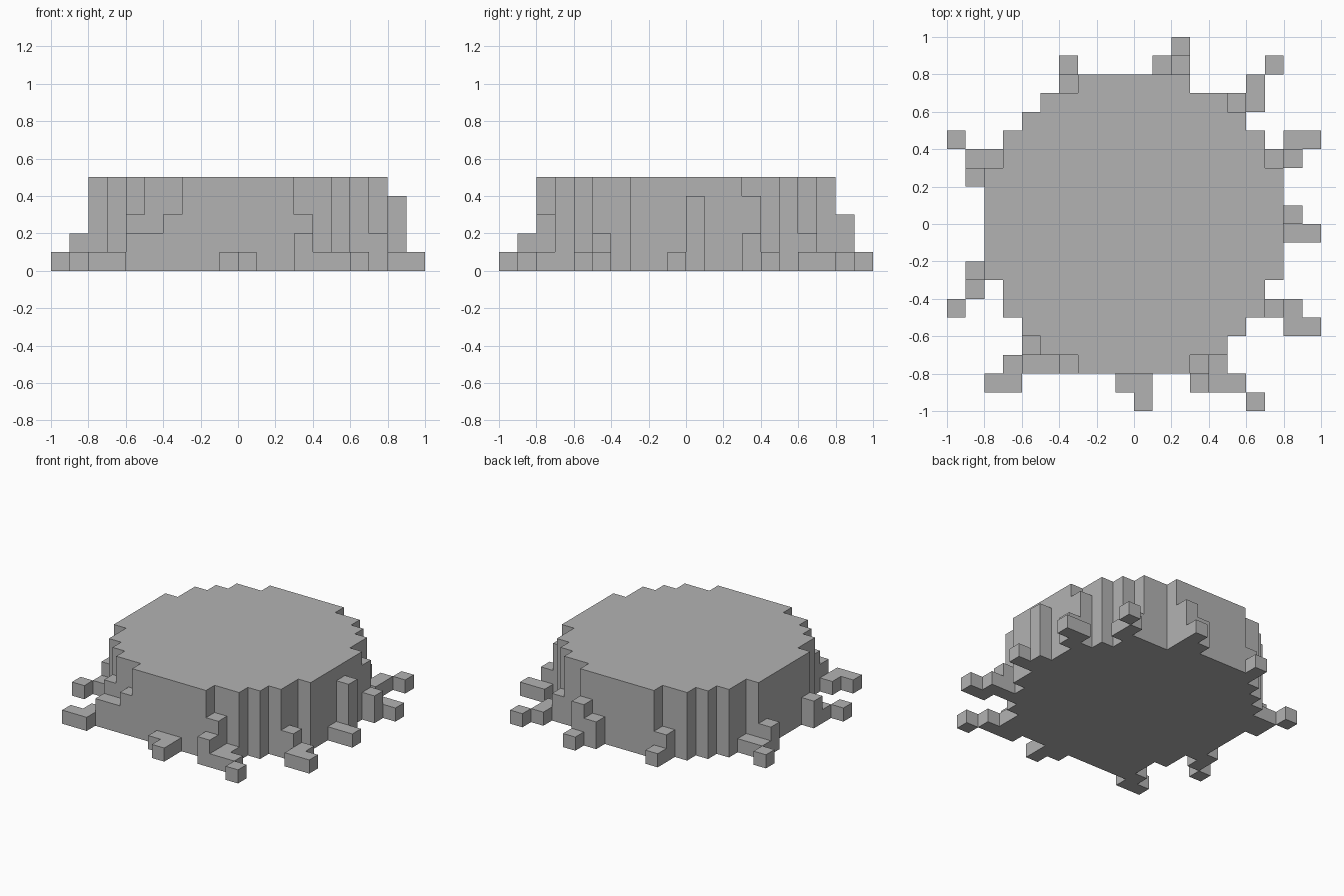
import bpy, bmesh

cube = bpy.data.objects.get("Cube")
if cube:
    bpy.data.objects.remove(cube, do_unlink=True)

UNIT = 0.1  # edge of one block

grey = bpy.data.materials.new("plain grey")
grey.use_nodes = True
colour = (0.45, 0.45, 0.45, 1)
grey.diffuse_color = colour
grey.node_tree.nodes["Principled BSDF"].inputs["Base Color"].default_value = colour

# Trunk: half-width of each block row, from the middle outwards
HALF_WIDTHS = [8, 8, 8, 7, 7, 6, 5, 3]
trunk = {}
for row, half in enumerate(HALF_WIDTHS):
    for x in range(-half, half):
        trunk[x, row] = trunk[x, -row - 1] = 5

# Roots: block columns as (x, y): height
parts = {
    "trunk": trunk,
    "front_root": {(-1, -9): 1, (0, -9): 1, (0, -10): 1},
    "front_right_root": {(-6, -7): 3, (-4, -8): 3, (-5, -8): 2, (-6, -8): 2,
                         (-7, -8): 1, (-7, -9): 1, (-8, -9): 1},
    "front_left_root": {(3, -8): 3, (3, -9): 2, (4, -8): 1, (4, -9): 1,
                        (5, -9): 1, (6, -10): 1},
    "left_front_root": {(7, -5): 2, (8, -5): 1, (8, -6): 1, (9, -6): 1},
    "left_middle_root": {(8, 0): 4, (8, -1): 1, (9, -1): 1},
    "left_back_root": {(7, 3): 4, (8, 3): 2, (8, 4): 1, (9, 4): 1},
    "back_left_root": {(5, 6): 2, (6, 6): 1, (6, 7): 1, (7, 8): 1},
    "back_root": {(2, 8): 3, (1, 8): 2, (2, 9): 1},
    "back_right_root": {(-4, 7): 2, (-4, 8): 1},
    "right_back_root": {(-9, 2): 2, (-9, 3): 1, (-8, 3): 1, (-10, 4): 1},
    "right_front_root": {(-9, -3): 2, (-9, -4): 1, (-10, -5): 1},
}
heights = {cell: h for cells in parts.values() for cell, h in cells.items()}


def build(name, cells):
    """Skin the block columns, leaving out faces hidden by neighbours."""
    bm = bmesh.new()

    def face(*points):
        bm.faces.new([bm.verts.new([c * UNIT for c in p]) for p in points])

    for (x, y), h in cells.items():
        corners = [(x, y), (x + 1, y), (x + 1, y + 1), (x, y + 1)]
        face(*[(*c, h) for c in corners])
        face(*[(*c, 0) for c in reversed(corners)])
        for i, (dx, dy) in enumerate([(0, -1), (1, 0), (0, 1), (-1, 0)]):
            a, b = corners[i], corners[(i + 1) % 4]
            for z in range(heights.get((x + dx, y + dy), 0), h):
                face((*a, z), (*b, z), (*b, z + 1), (*a, z + 1))
    bmesh.ops.remove_doubles(bm, verts=bm.verts, dist=UNIT / 100)
    bmesh.ops.dissolve_limit(bm, angle_limit=0.01, verts=bm.verts, edges=bm.edges)
    mesh = bpy.data.meshes.new(name)
    bm.to_mesh(mesh)
    bm.free()
    mesh.materials.append(grey)
    bpy.context.collection.objects.link(bpy.data.objects.new(name, mesh))


for part_name, part_cells in parts.items():
    build(part_name, part_cells)
